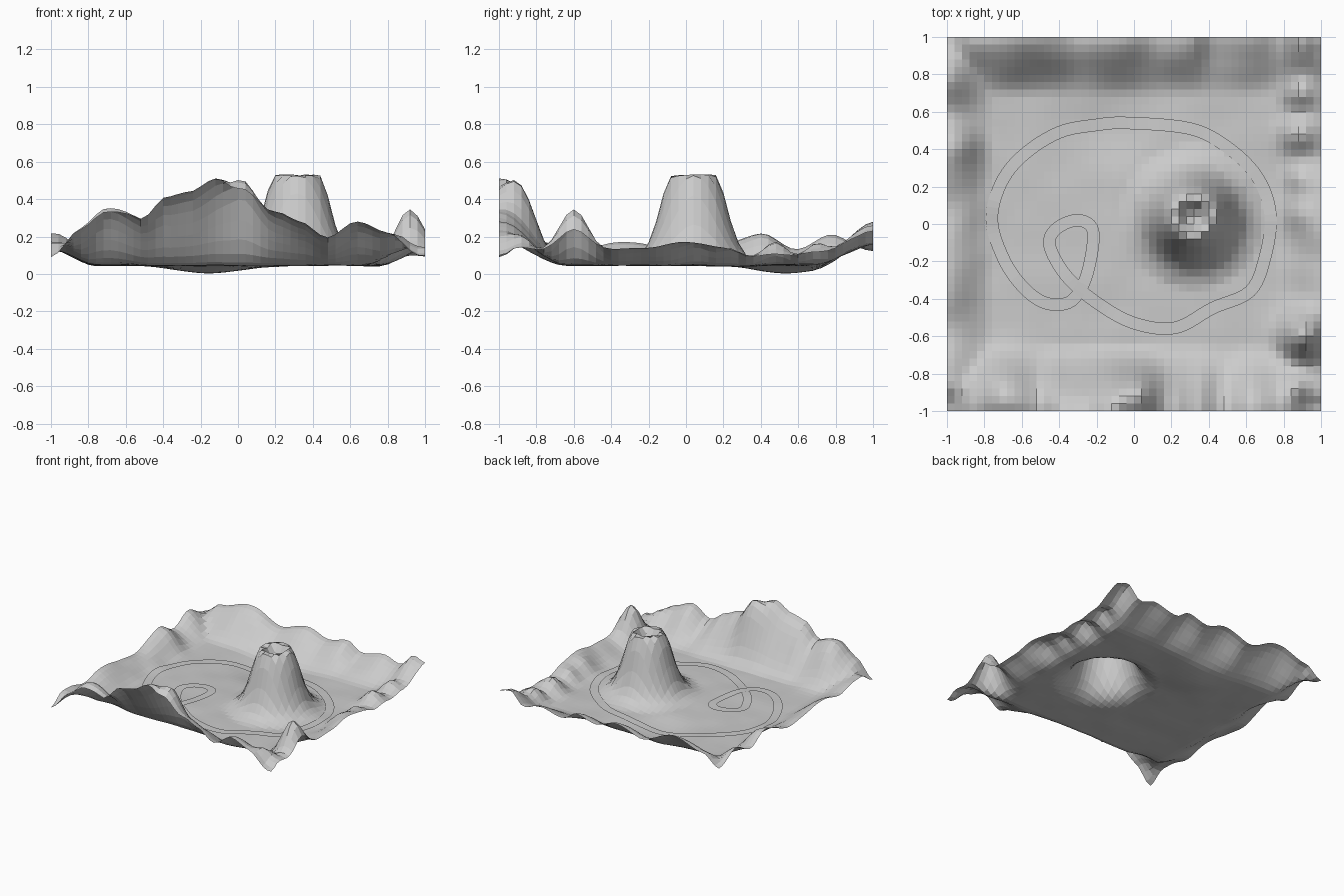
import bpy, math
from mathutils import Vector, noise

if "Cube" in bpy.data.objects:
    bpy.data.objects.remove(bpy.data.objects["Cube"])

FLOOR = 0.045
N = 50  # terrain grid cells per side

# Rim crest heights along each edge of the tile: (position, height)
FRONT = [(-1, .08), (-.85, .19), (-.7, .26), (-.53, .27), (-.38, .41), (-.27, .44), (-.12, .5),
         (0, .41), (.2, .33), (.33, .28), (.48, .19), (.63, .28), (.8, .22), (1, .09)]
BACK = [(-1, .11), (-.85, .21), (-.62, .28), (-.3, .19), (-.05, .24), (.12, .19), (.3, .22), (.42, .16),
        (.64, .2), (.78, .16), (.9, .25), (1, .2)]
LEFT = [(-1, .08), (-.85, .17), (-.6, .13), (-.35, .17), (.08, .12), (.4, .21), (.58, .13), (.78, .21), (1, .11)]
RIGHT = [(-1, .09), (-.9, .14), (-.75, .12), (-.6, .11), (-.4, .13), (-.2, .14), (0, .17), (.2, .14),
         (.4, .09), (.7, .1), (.9, .17), (1, .2)]
# Separate hills: x, y, extra height, radius
HILLS = [(.02, -.88, .16, .11), (.91, -.6, .25, .11), (-.7, -.88, .13, .17), (.88, .48, .1, .09),
         (.88, .7, .09, .08), (.88, .05, .03, .07), (.88, -.87, .05, .07), (.88, .25, .03, .06),
         (-.9, .42, .03, .08), (-.15, .55, -.04, .25)]
# Volcano: radius, height above floor
VOLCANO = [(0, .39), (.04, .4), (.085, .485), (.125, .48), (.165, .375), (.19, .27), (.22, .17),
           (.26, .08), (.31, .03), (.38, 0)]
VX, VY = .315, .04


def smooth(t):
    t = min(max(t, 0), 1)
    return t * t * (3 - 2 * t)


def sample(table, t, ease=True):
    for (a, p), (b, q) in zip(table, table[1:]):
        if t <= b:
            f = (t - a) / (b - a)
            return p + (q - p) * (smooth(f) if ease else f)
    return table[-1][1]


def height(x, y):
    rims = ((FRONT, x, -y, .36), (BACK, x, y, .32), (LEFT, y, -x, .24), (RIGHT, y, x, .25))
    rises = [max(sample(tab, t) - FLOOR, 0) * smooth((d - 1 + w) / w) for tab, t, d, w in rims]
    z = FLOOR + sum(r ** 4 for r in rises) ** .25  # soft maximum
    for hx, hy, h, r in HILLS:
        z += h * math.exp(-((x - hx) ** 2 + (y - hy) ** 2) / r ** 2)
    z += sample(VOLCANO, math.hypot(x - VX, y - VY), False)
    edge = smooth((max(abs(x), abs(y)) - .7) / .2)
    z += noise.noise(Vector((x * 5, y * 5, 2))) * (.006 + .014 * edge)
    return max(z, 0)


def make(name, verts, faces):
    me = bpy.data.meshes.new(name)
    me.from_pydata(verts, [], faces)
    me.update()
    ob = bpy.data.objects.new(name, me)
    bpy.context.collection.objects.link(ob)
    return ob


# Terrain sheet with raised rim and volcano
verts = []
for j in range(N + 1):
    for i in range(N + 1):
        x, y = -1 + 2 * i / N, -1 + 2 * j / N
        verts.append((x, y, height(x, y)))
faces = []
for j in range(N):
    for i in range(N):
        a = j * (N + 1) + i
        faces.append((a, a + 1, a + N + 2, a + N + 1))
make("terrain", verts, faces)

# Road ribbon following a closed smooth path; the loop's second pass lies on top
PATH = [(-.03, .54), (.3, .51), (.5, .41), (.66, .25), (.73, .05), (.7, -.18), (.62, -.36), (.42, -.45),
        (.22, -.555), (0, -.53), (-.2, -.42), (-.36, -.28), (-.45, -.12), (-.42, -.03), (-.31, .02),
        (-.225, -.02), (-.225, -.15), (-.27, -.32), (-.35, -.42), (-.48, -.42), (-.6, -.33),
        (-.7, -.18), (-.76, .02), (-.71, .22), (-.59, .37), (-.4, .49), (-.2, .53)]
P = [Vector(p) for p in PATH]
STEPS, HALF = 6, .033
line = []
for k in range(len(P)):
    a, b, c, d = (P[(k + o) % len(P)] for o in (-1, 0, 1, 2))
    for s in range(STEPS):
        t = s / STEPS
        line.append(.5 * (2 * b + (c - a) * t + (2 * a - 5 * b + 4 * c - d) * t * t
                          + (3 * b - a - 3 * c + d) * t ** 3))
n = len(line)
verts = []
for k in range(n):
    tan = (line[(k + 1) % n] - line[k - 1]).normalized()
    side = Vector((-tan.y, tan.x)) * HALF
    lift = .009 + .006 * max(0, 1 - abs(k / STEPS - 17) / 5)
    for q in (line[k] + side, line[k] - side):
        verts.append((q.x, q.y, height(q.x, q.y) + lift))
faces = [(2 * k, 2 * k + 1, (2 * k + 3) % (2 * n), (2 * k + 2) % (2 * n)) for k in range(n)]
make("road", verts, faces)
